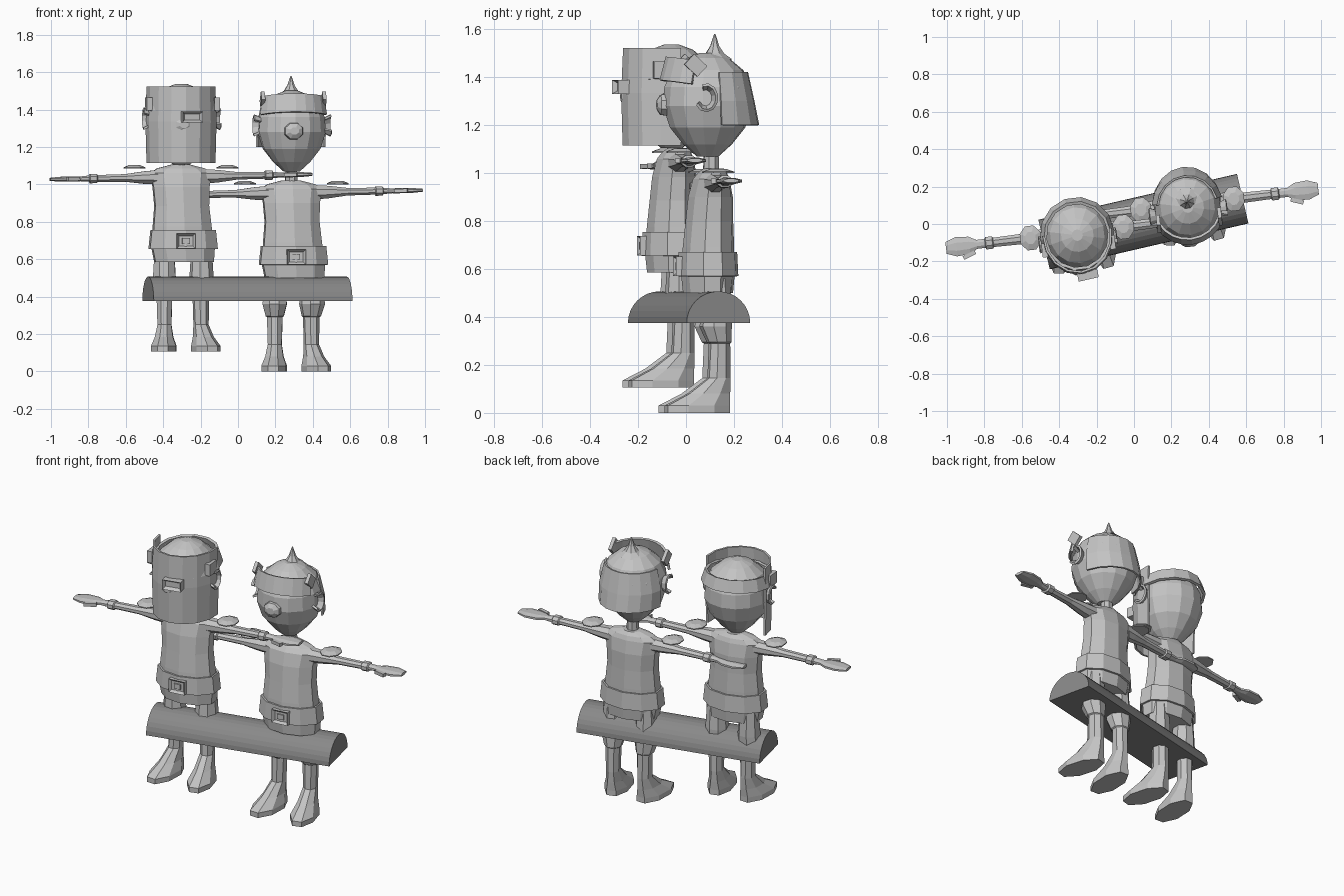
import bpy, bmesh, math
from mathutils import Matrix, Vector

if "Cube" in bpy.data.objects:
    bpy.data.objects.remove(bpy.data.objects["Cube"])

T, R = Matrix.Translation, lambda deg, ax: Matrix.Rotation(math.radians(deg), 4, ax)


def material(name, v):
    m = bpy.data.materials.new(name)
    m.diffuse_color = (v, v, v, 1)
    m.use_nodes = True
    m.node_tree.nodes["Principled BSDF"].inputs["Base Color"].default_value = m.diffuse_color
    return m


GREY = material("light grey", 0.55)
DARK = material("dark grey", 0.25)


def finish(name, bm, M, mat):
    bm.transform(M)
    bmesh.ops.recalc_face_normals(bm, faces=bm.faces)
    me = bpy.data.meshes.new(name)
    bm.to_mesh(me)
    bm.free()
    me.materials.append(mat)
    ob = bpy.data.objects.new(name, me)
    bpy.context.collection.objects.link(ob)
    return ob


def loft(name, rings, n, M, mat=GREY):
    """Closed skin over elliptical rings (z, cx, cy, rx, ry)."""
    bm = bmesh.new()
    loops = []
    for z, cx, cy, rx, ry in rings:
        loops.append([bm.verts.new((cx + rx * math.cos(a), cy + ry * math.sin(a), z))
                      for a in ((i + .5) * math.tau / n for i in range(n))])
    for a, b in zip(loops, loops[1:]):
        for i in range(n):
            bm.faces.new((a[i], a[(i + 1) % n], b[(i + 1) % n], b[i]))
    bm.faces.new(loops[0])
    bm.faces.new(loops[-1])
    return finish(name, bm, M, mat)


def arc(name, rows, a0, a1, segs, thick, M):
    """Curved plate over rows (z, rx, ry) between two angles; -90 is the front."""
    bm = bmesh.new()
    cols = [math.radians(a0 + (a1 - a0) * i / segs) for i in range(segs + 1)]
    g = [[bm.verts.new((rx * math.cos(a), ry * math.sin(a), z)) for a in cols]
         for z, rx, ry in rows]
    for p, q in zip(g, g[1:]):
        for i in range(segs):
            bm.faces.new((p[i], p[i + 1], q[i + 1], q[i]))
    bmesh.ops.remove_doubles(bm, verts=bm.verts, dist=1e-5)
    ob = finish(name, bm, M, GREY)
    mod = ob.modifiers.new("thickness", "SOLIDIFY")
    mod.thickness = thick
    mod.offset = 0
    return ob


def box(name, size, M, recess=0):
    """Box, optionally with a sunken front panel."""
    bm = bmesh.new()
    bmesh.ops.create_cube(bm, size=1)
    bmesh.ops.scale(bm, vec=size, verts=bm.verts)
    if recess:
        bm.normal_update()
        f = [f for f in bm.faces if f.normal.y < -.9]
        bmesh.ops.inset_region(bm, faces=f, thickness=.018)
        bmesh.ops.translate(bm, vec=(0, recess, 0), verts=f[0].verts)
    return finish(name, bm, M, GREY)


LEG = [(0, 0, -.085, .072, .145), (.03, 0, -.085, .072, .145), (.08, 0, -.035, .052, .095),
       (.145, 0, .01, .04, .05), (.29, 0, .012, .045, .045), (.295, 0, .01, .052, .052),
       (.36, 0, -.005, .07, .068), (.40, 0, 0, .065, .065), (.56, 0, 0, .055, .055)]
TORSO = [(.50, .015, -.015, .165, .105), (.57, .01, -.015, .175, .112),
         (.69, .005, -.012, .163, .108), (.80, .003, -.008, .152, .1),
         (.90, 0, -.003, .158, .094), (.975, 0, 0, .172, .077),
         (1.0, 0, .005, .135, .062), (1.02, 0, .01, .055, .042)]
ARM = [(.12, .042, .05), (.2, .036, .042), (.3, .022, .03), (.45, .02, .027), (.455, .027, .036),
       (.49, .027, .036), (.495, .018, .026), (.54, .014, .026), (.58, .015, .05),
       (.65, .014, .056), (.705, .009, .034)]
HEAD = [(1.07, .045), (1.12, .1), (1.19, .155), (1.28, .184), (1.36, .178),
        (1.43, .147), (1.48, .088), (1.502, .03)]


def figure(tag, x, y, dz, leg_dz, head_dz):
    base = T((x, y, 0)) @ R(6.8, 'Z')
    body = T((0, 0, dz)) @ base
    loft(tag + "_torso", TORSO, 10, body)
    loft(tag + "_neck", [(.99, 0, 0, .036, .036), (1.14, 0, 0, .03, .03)], 8, body)
    # belt and buckle
    arc(tag + "_belt", [(.57, .186, .122), (.67, .175, .117)], 18, 378, 10, .012,
        body @ T((.01, -.015, 0)))
    box(tag + "_buckle", (.1, .03, .08), body @ T((.01, -.14, .612)), .015)
    box(tag + "_buckle_plate", (.04, .02, .03), body @ T((.01, -.138, .612)))
    for s, side in ((-1, "left"), (1, "right")):
        # leg with cuff and boot, toes turned out
        loft(f"{tag}_{side}_leg", LEG, 8,
             T((0, 0, leg_dz)) @ base @ T((.012 + s * .1, .01, 0)) @ R(s * 9, 'Z'))
        # outstretched arm with wrist band and flat hand
        reach = body @ T((0, 0, .955)) @ R(-1.1, 'Y')
        loft(f"{tag}_{side}_arm", [(d, 0, 0, a, b) for d, a, b in ARM], 8, reach @ R(s * 90, 'Y'))
        box(f"{tag}_{side}_thumb", (.07, .022, .02), reach @ T((s * .585, -.052, 0)) @ R(s * -20, 'Z'))
        # shoulder pad
        loft(f"{tag}_{side}_shoulder_pad",
             [(1.0, 0, 0, .06, .07), (1.006, 0, 0, .06, .07), (1.018, 0, 0, .03, .035)], 8,
             body @ T((s * .25, 0, 0)))
    # head, nose and ears
    hm = T((0, 0, head_dz)) @ base @ T((0, -.015, 0))
    loft(tag + "_head", [(z, 0, 0, r, r * 1.02) for z, r in HEAD], 14, hm)
    loft(tag + "_nose", [(-.02, 0, 0, .055, .05), (.015, 0, 0, .05, .045), (.03, 0, 0, .025, .02)], 8,
         hm @ T((-.01, -.182, 1.285)) @ R(90, 'X'))
    for s, side in ((-1, "left"), (1, "right")):
        arc(f"{tag}_{side}_ear", [(0, .038, .032), (.035, .055, .045)], -60, 200, 8, .012,
            hm @ T((s * .173, -.03, 1.315)) @ R(s * 90, 'Y'))
    return hm


# ---- lower figure: spiked helmet, neck guard, raised goggles ----
hm = figure("spiked_figure", .285, .105, 0, 0, 0)
loft("helmet_spike", [(1.475, 0, 0, .075, .075), (1.5, 0, 0, .04, .04), (1.53, 0, 0, .02, .02),
                      (1.58, 0, 0, .003, .003)], 8, hm @ T((0, .03, 0)))
arc("neck_guard", [(1.2, .185, .212), (1.3, .187, .192), (1.42, .16, .165)], 10, 170, 8, .01, hm)
tilt = hm @ T((0, 0, 1.41)) @ R(-8, 'X')
arc("forehead_band", [(-.05, .192, .19), (.05, .178, .178)], -155, -25, 8, .014, tilt)
for s, side in ((-1, "left"), (1, "right")):
    box(side + "_band_clasp", (.02, .075, .06), tilt @ T((s * .165, -.075, .03)) @ R(-35, 'X'))

# ---- upper figure: tall face shield on a strap ----
hm = figure("shield_figure", -.305, -.045, .085, .105, .035)
arc("face_shield", [(1.08, .18, .2), (1.3, .186, .206), (1.488, .18, .198)], -185, 5, 8, .012, hm)
box("shield_window", (.11, .06, .058), hm @ T((.03, -.212, 1.325)) @ R(6, 'Z'), .02)
arc("shield_strap", [(-.035, .192, .195), (.035, .172, .178)], 0, 360, 14, .016,
    hm @ T((0, 0, 1.40)) @ R(5, 'X'))
for s, side in ((-1, "left"), (1, "right")):
    box(side + "_strap_clasp", (.03, .075, .07), hm @ T((s * .182, -.06, 1.395)))

# ---- half-round log seat ----
bm = bmesh.new()
pts = [(-.555 + 0, .136 * math.cos(math.pi * i / 16), .132 * math.sin(math.pi * i / 16)) for i in range(17)]
end = bm.faces.new([bm.verts.new(p) for p in pts])
ext = bmesh.ops.extrude_face_region(bm, geom=[end])["geom"]
bmesh.ops.translate(bm, vec=(1.09, 0, 0), verts=[v for v in ext if isinstance(v, bmesh.types.BMVert)])
finish("log_seat", bm, T((.06, .015, .375)) @ R(13, 'Z'), DARK)
